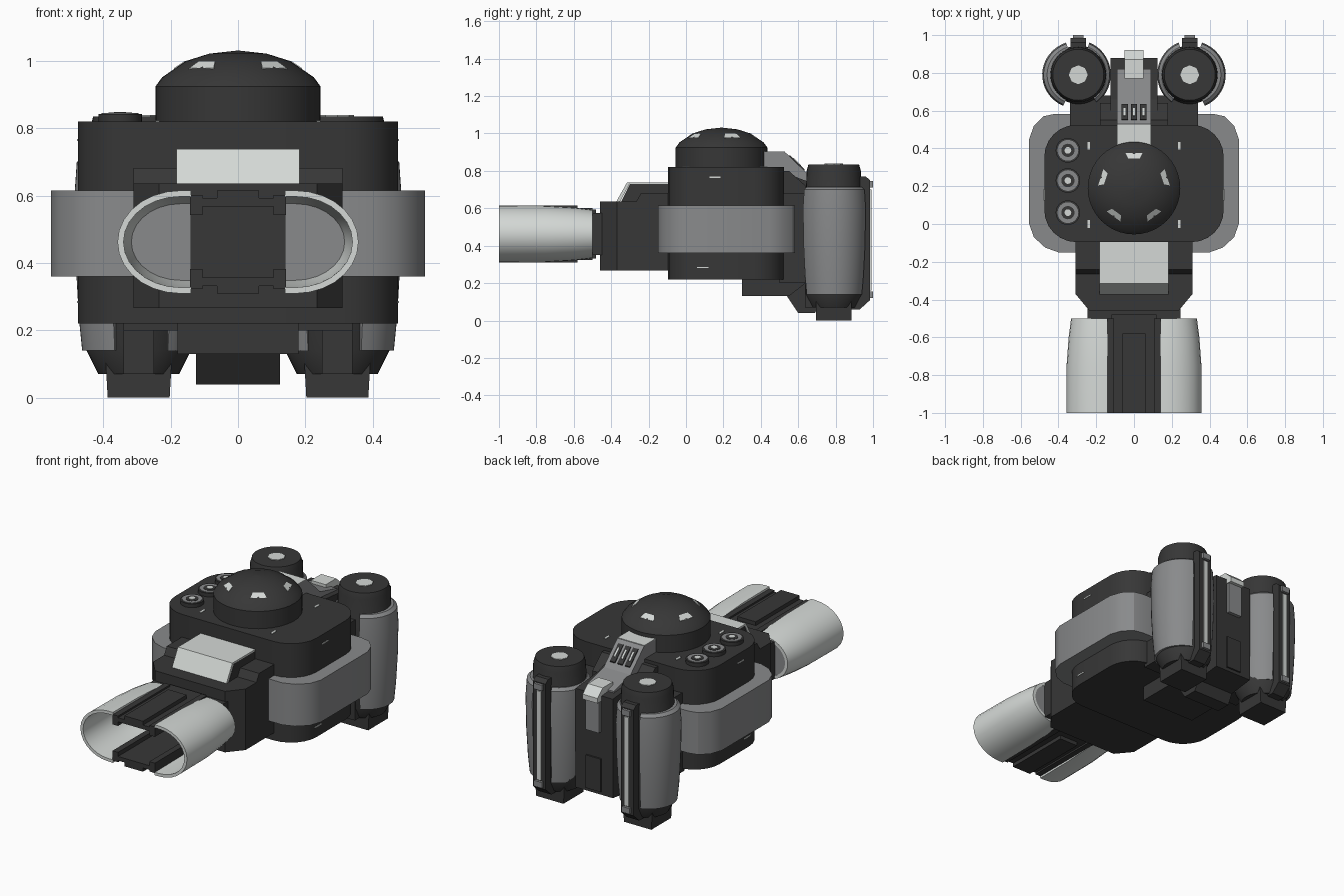
import bpy, bmesh, math

if "Cube" in bpy.data.objects:
    bpy.data.objects.remove(bpy.data.objects["Cube"])

def material(name, v):
    m = bpy.data.materials.new(name)
    m.diffuse_color = (*v, 1)
    m.use_nodes = True
    m.node_tree.nodes["Principled BSDF"].inputs["Base Color"].default_value = m.diffuse_color
    return m

DARK = material("charcoal", (0.038, 0.038, 0.038))
MID = material("mid grey", (0.25, 0.255, 0.26))
LIGHT = material("pale grey", (0.66, 0.69, 0.67))

def loft(name, rings, mat, mirror=False, smooth=False):
    """Skin a list of equal-length rings and cap both ends."""
    bm = bmesh.new()
    vs = [[bm.verts.new(p) for p in r] for r in rings]
    n = len(rings[0])
    for a, b in zip(vs, vs[1:]):
        for i in range(n):
            j = (i + 1) % n
            bm.faces.new((a[i], a[j], b[j], b[i]))
    bm.faces.new(vs[0])
    bm.faces.new(vs[-1])
    bmesh.ops.recalc_face_normals(bm, faces=bm.faces)
    me = bpy.data.meshes.new(name)
    bm.to_mesh(me)
    bm.free()
    ob = bpy.data.objects.new(name, me)
    bpy.context.collection.objects.link(ob)
    me.materials.append(mat)
    if mirror:
        ob.modifiers.new("Mirror", 'MIRROR')
    if smooth:
        bpy.ops.object.select_all(action='DESELECT')
        ob.select_set(True)
        bpy.context.view_layer.objects.active = ob
        bpy.ops.object.shade_smooth_by_angle(angle=math.radians(30))
    return ob

def prism_x(name, yz, x0, x1, mat, mirror=False):
    return loft(name, [[(x, y, z) for y, z in yz] for x in (x0, x1)], mat, mirror)

def prism_y(name, xz, y0, y1, mat, mirror=False):
    return loft(name, [[(x, y, z) for x, z in xz] for y in (y0, y1)], mat, mirror)

def prism_z(name, xy, z0, z1, mat, mirror=False, smooth=False):
    return loft(name, [[(x, y, z) for x, y in xy] for z in (z0, z1)], mat, mirror, smooth)

def box(name, x0, x1, y0, y1, z0, z1, mat, mirror=False):
    return prism_z(name, [(x0, y0), (x1, y0), (x1, y1), (x0, y1)], z0, z1, mat, mirror)

def lathe(name, prof, cx, cy, mat, n=32, mirror=False):
    ang = [2 * math.pi * i / n for i in range(n)]
    return loft(name, [[(cx + r * math.cos(a), cy + r * math.sin(a), z) for a in ang]
                       for r, z in prof], mat, mirror, True)

def rounded(x0, x1, y0, y1, r, n=6):
    pts = []
    for k, (cx, cy) in enumerate([(x1 - r, y1 - r), (x0 + r, y1 - r), (x0 + r, y0 + r), (x1 - r, y0 + r)]):
        for i in range(n + 1):
            a = math.pi / 2 * (k + i / n)
            pts.append((cx + r * math.cos(a), cy + r * math.sin(a)))
    return pts

# Main hull and side armour band
prism_z("hull", rounded(-0.475, 0.475, -0.096, 0.525, 0.17), 0.22, 0.82, DARK, smooth=True)
band = [(0.30, -0.15), (0.40, -0.15), (0.47, -0.125), (0.53, -0.07), (0.555, 0.0), (0.555, 0.45),
        (0.53, 0.52), (0.48, 0.57), (0.42, 0.583), (0.34, 0.583), (0.34, 0.45), (0.30, 0.45)]
prism_z("side_band", band, 0.36, 0.615, MID, True, True)

# Dome with five windows
lathe("dome", [(0.245, 0.81), (0.245, 0.925), (0.225, 0.952), (0.155, 1.0), (0.085, 1.022), (0.004, 1.031)],
      0, 0.19, DARK, 40)
for k in range(5):
    a = math.radians(90 + 72 * k)
    ca, sa = math.cos(a), math.sin(a)
    rings = []
    for dz in (-0.004, 0.004):
        rings.append([(r * ca - w * sa, 0.19 + r * sa + w * ca, z + dz)
                      for r, w, z in [(0.157, -0.03, 0.996), (0.157, 0.03, 0.996),
                                      (0.185, 0.045, 0.975), (0.185, -0.045, 0.975)]])
    loft("dome_window", rings, LIGHT)

# Three knobs on the left of the deck
for y in (0.39, 0.23, 0.06):
    lathe("knob", [(0.065, 0.81), (0.065, 0.842)], -0.35, y, DARK, 24)
    lathe("knob_ring", [(0.055, 0.838), (0.055, 0.845)], -0.35, y, MID, 24)
    lathe("knob_inset", [(0.035, 0.84), (0.035, 0.847)], -0.35, y, DARK, 24)
    lathe("knob_centre", [(0.018, 0.84), (0.018, 0.849)], -0.35, y, LIGHT, 12)

# Small marker dashes on deck and flanks
for y in (0.0, 0.415):
    box("deck_dash", 0.233, 0.245, y - 0.02, y + 0.02, 0.818, 0.823, LIGHT, True)
box("flank_dash_upper", 0.47, 0.478, 0.125, 0.185, 0.763, 0.769, LIGHT, True)
box("flank_dash_lower", 0.47, 0.478, 0.06, 0.12, 0.281, 0.287, LIGHT, True)

# Neck block in front of the hull
neck = [(-0.31, -0.05), (-0.31, -0.37), (-0.235, -0.46), (0.235, -0.46), (0.31, -0.37), (0.31, -0.05)]
prism_z("neck", neck, 0.267, 0.637, DARK)
prism_x("neck_shoulder", [(-0.05, 0.63), (-0.27, 0.63), (-0.24, 0.682), (-0.05, 0.682)], -0.31, 0.31, DARK)
prism_x("neck_hump", [(-0.05, 0.63), (-0.35, 0.63), (-0.30, 0.73), (-0.05, 0.73)], -0.183, 0.183, DARK)
prism_x("hump_cover", [(-0.08, 0.729), (-0.302, 0.729), (-0.352, 0.637), (-0.372, 0.637), (-0.315, 0.739),
                       (-0.08, 0.739)], -0.183, 0.183, LIGHT)

# Connector between neck and claw
ZC = 0.4625
box("connector", -0.245, 0.245, -0.51, -0.44, 0.35, 0.575, DARK)

# Claw shells: tapered C sections
def claw_section(y, rx, rz, n=14):
    pts = []
    for t, order in ((0.0, range(n + 1)), (0.018, range(n, -1, -1))):
        arc = []
        for i in order:
            a = -math.pi / 2 + math.pi * i / n
            arc.append((0.17 + (rx - t) * math.cos(a), y, ZC + (rz - t) * math.sin(a)))
        ends = [(0.14, y, ZC - (rz - t)), (0.14, y, ZC + (rz - t))]
        pts += [ends[0]] + arc + [ends[1]] if t == 0 else [ends[1]] + arc + [ends[0]]
    return pts

loft("claw_shell", [claw_section(y, rx, rz) for y, rx, rz in
                    [(-1.0, 0.188, 0.153), (-0.75, 0.187, 0.151), (-0.6, 0.176, 0.142), (-0.5, 0.163, 0.13)]],
     LIGHT, True, True)
cap = [(0.14, ZC - 0.12)] + [(0.17 + 0.152 * math.cos(a), ZC + 0.12 * math.sin(a)) for a in
                             [math.radians(-90 + 15 * i) for i in range(13)]] + [(0.14, ZC + 0.12)]
prism_y("claw_back_wall", cap, -0.515, -0.503, MID, True)

# Claw rails, above and below
for s in (1, -1):
    lo, hi = sorted((ZC + s * 0.105, ZC + s * 0.13))
    box("claw_rail", -0.12, 0.12, -1.0, -0.48, lo, hi, DARK)
    lo, hi = sorted((ZC + s * 0.12, ZC + s * 0.153))
    box("claw_rib", -0.062, 0.062, -1.0, -0.58, lo, hi, DARK)
    lo, hi = sorted((ZC + s * 0.08, ZC + s * 0.14))
    box("claw_rail_edge", 0.105, 0.142, -1.0, -0.5, lo, hi, DARK, True)

# Rear spine, its column and the underside block
prism_x("spine", [(0.50, 0.22), (0.54, 0.13), (0.60, 0.04), (0.69, 0.04), (0.72, 0.10), (0.88, 0.12), (0.88, 0.72),
                  (0.66, 0.74), (0.50, 0.80)], -0.125, 0.125, DARK)
prism_x("spine_column", [(0.45, 0.13), (0.55, 0.13), (0.64, 0.20), (0.64, 0.72), (0.55, 0.80), (0.45, 0.80)],
        -0.18, 0.18, DARK)
box("underside_block", -0.18, 0.18, 0.30, 0.53, 0.13, 0.23, DARK)
box("cylinder_link", 0.12, 0.34, 0.50, 0.68, 0.20, 0.68, DARK, True)
box("spine_panel_lower", -0.05, 0.05, 0.87, 0.89, 0.14, 0.34, DARK)
box("spine_panel_upper", -0.045, 0.045, 0.87, 0.90, 0.50, 0.71, MID)
prism_x("spine_latch", [(0.77, 0.69), (0.92, 0.69), (0.92, 0.72), (0.87, 0.765), (0.77, 0.765)], -0.05, 0.05, LIGHT)

# Sloping strut behind the dome, with vents
prism_x("strut", [(0.38, 0.81), (0.38, 0.90), (0.53, 0.90), (0.66, 0.775), (0.82, 0.735), (0.82, 0.66), (0.50, 0.70)],
        -0.09, 0.09, MID)
box("strut_top", -0.09, 0.09, 0.40, 0.528, 0.896, 0.903, LIGHT)
for x in (-0.05, 0.0, 0.05):
    prism_x("strut_vent", [(0.55, 0.875), (0.554, 0.885), (0.634, 0.808), (0.63, 0.79)], x - 0.017, x + 0.017, DARK)
    prism_x("vent_slat", [(0.57, 0.86), (0.574, 0.87), (0.614, 0.831), (0.61, 0.82)], x - 0.005, x + 0.005, LIGHT)

# Twin rear cylinders
CX, CY = 0.295, 0.79
lathe("cylinder_core", [(0.12, 0.07), (0.155, 0.14), (0.155, 0.69), (0.148, 0.71), (0.145, 0.80), (0.135, 0.835)],
      CX, CY, DARK, 32, True)
lathe("cylinder_cap_light", [(0.05, 0.83), (0.05, 0.839)], CX, CY, LIGHT, 8, True)
shell = [(0.145, 0.14), (0.168, 0.14), (0.178, 0.24), (0.187, 0.40), (0.191, 0.60), (0.184, 0.70), (0.165, 0.715),
         (0.145, 0.715)]
for name, a0, a1, sx in (("cylinder_shell_outer", -65, 70, 1.0), ("cylinder_shell_inner", 110, 235, 0.9)):
    rings = []
    for i in range(17):
        a = math.radians(a0 + (a1 - a0) * i / 16)
        rings.append([(CX + r * sx * math.cos(a), CY + r * 0.95 * math.sin(a), z) for r, z in shell])
    loft(name, rings, MID, True, True)

# Feet, front panels and vertical back rails of the cylinders
loft("foot", [[(CX + sx * w, CY + sy * 0.095, z) for sx, sy in ((-1, -1), (1, -1), (1, 1), (-1, 1))]
              for w, z in ((0.092, 0.0), (0.10, 0.14))], DARK, True)
box("cylinder_front_panel", 0.25, 0.34, 0.635, 0.70, 0.07, 0.66, DARK, True)
prism_x("back_rail", [(0.88, 0.06), (0.93, 0.06), (0.985, 0.11), (0.985, 0.75), (0.96, 0.77), (0.88, 0.77)],
        0.253, 0.337, DARK, True)
box("rail_strip", 0.28, 0.31, 0.98, 0.992, 0.16, 0.70, LIGHT, True)
for z in (0.12, 0.71):
    box("rail_end", 0.268, 0.322, 0.97, 1.0, z, z + 0.035, MID, True)
